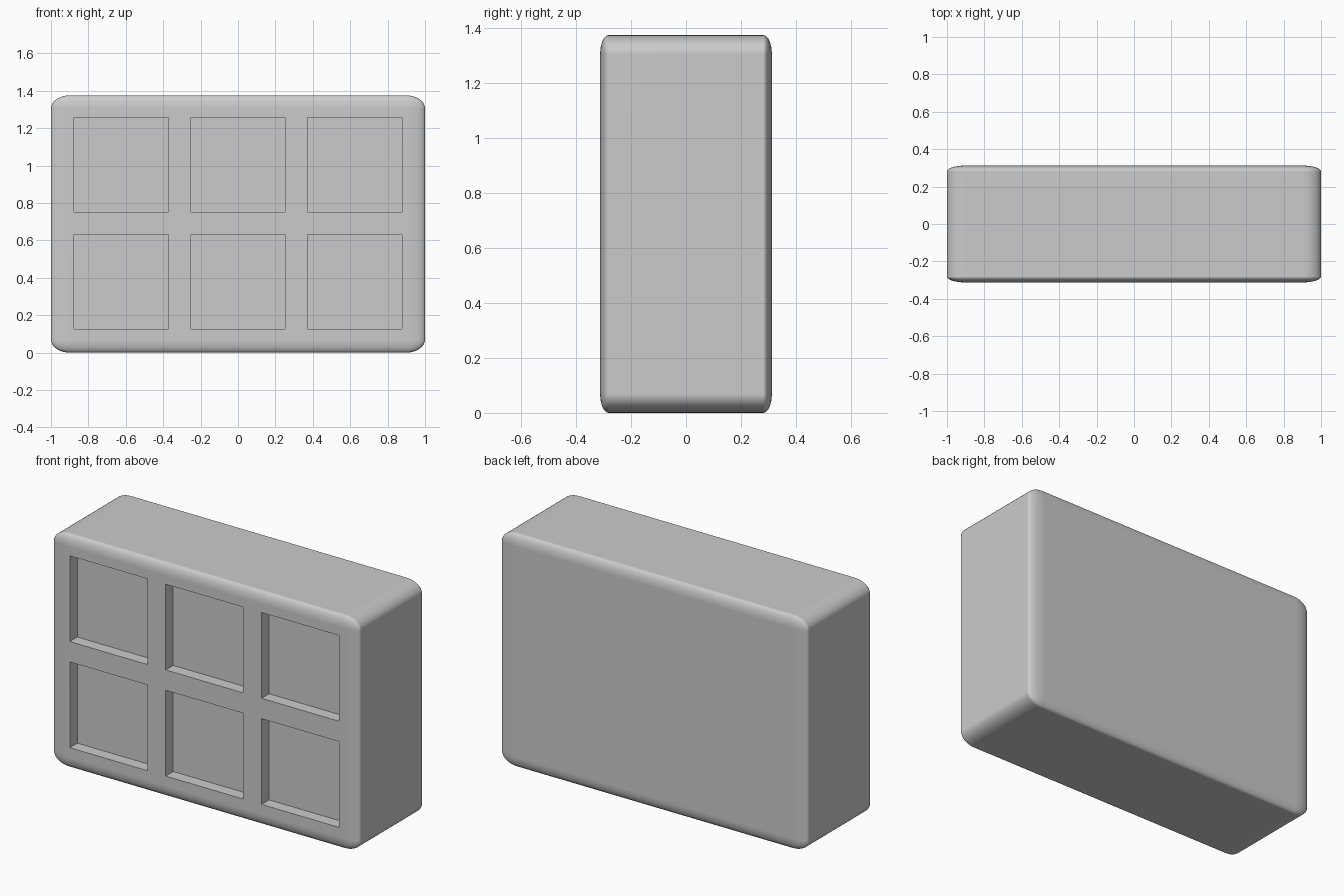
import bpy
import bmesh
import math
from mathutils import Matrix, Vector

default = bpy.data.objects.get("Cube")
if default:
    bpy.data.objects.remove(default, do_unlink=True)

SIZE = Vector((2.0, 0.625, 1.375))
OPENING = 0.505
PITCH = 0.625
DEPTH = 0.07
FRONT = -SIZE.y / 2
MID = SIZE.z / 2


def material(name, colour):
    mat = bpy.data.materials.new(name)
    mat.use_nodes = True
    mat.diffuse_color = colour
    mat.node_tree.nodes["Principled BSDF"].inputs["Base Color"].default_value = colour
    return mat


def finish(bm, name):
    mesh = bpy.data.meshes.new(name)
    bm.to_mesh(mesh)
    bm.free()
    obj = bpy.data.objects.new(name, mesh)
    bpy.context.collection.objects.link(obj)
    return obj


def box_matrix(centre, size):
    return Matrix.Translation(centre) @ Matrix.Diagonal((*size, 1))


# Rounded body: bevelled unit cube stretched to size, so the rounding stretches too
bm = bmesh.new()
bmesh.ops.create_cube(bm, size=1)
bmesh.ops.bevel(bm, geom=bm.edges[:], offset=0.05, segments=8,
                profile=0.5, affect='EDGES')
bmesh.ops.transform(bm, matrix=box_matrix((0, 0, MID), SIZE), verts=bm.verts)
body = finish(bm, "cabinet_body")
body.data.materials.append(material("light grey", (0.6, 0.6, 0.6, 1)))

# Two rows of three square recesses cut into the front
bm = bmesh.new()
for column in (-1, 0, 1):
    for row in (-0.5, 0.5):
        centre = (column * PITCH, FRONT, MID + 0.004 + row * PITCH)
        bmesh.ops.create_cube(bm, size=1, matrix=box_matrix(
            centre, (OPENING, 2 * DEPTH, OPENING)))
cutter = finish(bm, "recess_cutter")
cutter.hide_render = True

cut = body.modifiers.new("front recesses", 'BOOLEAN')
cut.operation = 'DIFFERENCE'
cut.solver = 'EXACT'
cut.object = cutter
bpy.ops.object.select_all(action='DESELECT')
body.select_set(True)
bpy.context.view_layer.objects.active = body
bpy.ops.object.modifier_apply(modifier=cut.name)
bpy.data.objects.remove(cutter, do_unlink=True)

# Smooth rounding with crisp recess edges and flat large faces
bpy.ops.object.shade_smooth_by_angle(angle=math.radians(40))
normals = body.modifiers.new("flat large faces", 'WEIGHTED_NORMAL')
normals.keep_sharp = True
